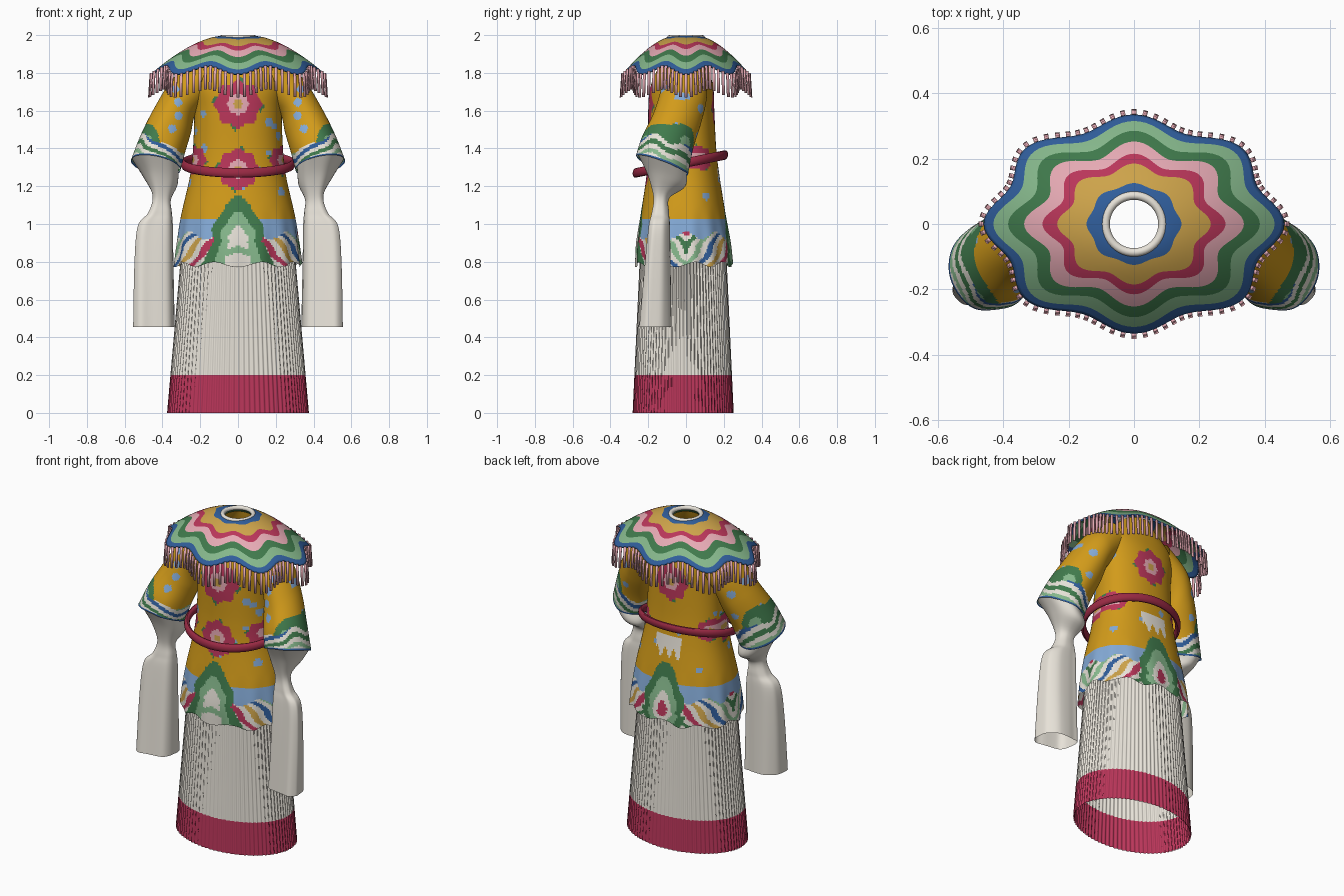
import bpy, bmesh, random
from math import sin, cos, pi, hypot, atan2, radians, floor, copysign
from mathutils import Vector

random.seed(4)
if "Cube" in bpy.data.objects:
    bpy.data.objects.remove(bpy.data.objects["Cube"])

# Palette, given as display values and converted to linear
PALETTE = {"gold": (210, 155, 26), "soft_gold": (205, 163, 74), "cream": (232, 227, 217),
           "crimson": (186, 54, 90), "dark_green": (64, 122, 76), "light_green": (134, 184, 140),
           "blue": (48, 94, 156), "sky_blue": (132, 170, 214), "pink": (230, 170, 180),
           "dark_red": (154, 42, 68)}
NAMES = list(PALETTE)
MATS = []
for name, rgb in PALETTE.items():
    m = bpy.data.materials.new(name)
    m.use_nodes = True
    col = tuple(((c / 255 + .055) / 1.055) ** 2.4 for c in rgb) + (1,)
    m.diffuse_color = col
    bsdf = m.node_tree.nodes["Principled BSDF"]
    bsdf.inputs["Base Color"].default_value = col
    bsdf.inputs["Roughness"].default_value = .8
    MATS.append(m)


def finish(name, bm, rule, angle=40):
    """Colour faces by rule(centre, row) and make the object."""
    bmesh.ops.recalc_face_normals(bm, faces=bm.faces)
    me = bpy.data.meshes.new(name)
    for m in MATS:
        me.materials.append(m)
    for f in bm.faces:
        c = rule if isinstance(rule, str) else rule(f.calc_center_median(), f.material_index)
        f.material_index = NAMES.index(c)
    bm.to_mesh(me)
    bm.free()
    me.shade_smooth()
    me.set_sharp_from_angle(angle=radians(angle))
    ob = bpy.data.objects.new(name, me)
    bpy.context.collection.objects.link(ob)
    return ob


def loft(name, rings, rule, loop=False, angle=40):
    """Skin closed rings; the row number is passed on to the colour rule."""
    bm = bmesh.new()
    vs = [[bm.verts.new(p) for p in r] for r in rings]
    n = len(vs[0])
    for i in range(len(vs) - (not loop)):
        a, b = vs[i], vs[(i + 1) % len(vs)]
        for j in range(n):
            k = (j + 1) % n
            bm.faces.new((a[j], a[k], b[k], b[j])).material_index = i
    return finish(name, bm, rule, angle)


def spline(keys, steps):
    """Smooth samples through rows of numbers."""
    out = []
    for i in range(len(keys) - 1):
        p0, p1, p2, p3 = (keys[min(max(i + d, 0), len(keys) - 1)] for d in (-1, 0, 1, 2))
        for s in range(steps + (i == len(keys) - 2)):
            t = s / steps
            out.append([.5 * (2 * b + (c - a) * t + (2 * a - 5 * b + 4 * c - d) * t * t
                              + (3 * b - a - 3 * c + d) * t ** 3)
                        for a, b, c, d in zip(p0, p1, p2, p3)])
    return out


def turn(n):
    return [2 * pi * i / n for i in range(n)]


def power(v, e):
    """Signed power, to square off an ellipse."""
    return copysign(abs(v) ** e, v)


# Skirt with soft rounded pleats, crimson hem
def skirt_ring(z):
    w, h = .372 - .088 * z, .264 - .046 * z
    return [((w + .0035 * cos(84 * a)) * cos(a), -.015 + (h + .0035 * cos(84 * a)) * sin(a), z)
            for a in turn(504)]


loft("pleated_skirt", [skirt_ring(z) for z in (0, .1, .2, .4, .6, .8, 1.04)],
     lambda c, row: "crimson" if c.z < .2 else "cream", angle=60)

# Robe body with painted flowers, clouds, hills and waves
FLOWERS = [(0, 1.635, -1, .12), (0, 1.29, -1, .105), (.245, 1.34, -1, .075), (-.245, 1.34, -1, .075),
           (0, 1.62, 1, .105), (.22, 1.35, 1, .06), (-.22, 1.35, 1, .06)]
CLOUDS = [(random.uniform(0, 2 * pi), 1.1 + .6 * i / 26, random.uniform(.018, .03)) for i in range(26)]
STRIPES = ["cream", "light_green", "cream", "dark_green", "cream", "crimson", "cream", "soft_gold",
           "cream", "blue"]


def hill_colour(x, z, side):
    """Nested scalloped hill at the middle of front or back, or None."""
    up = z - (.85 if side > 0 else .9)
    if side < 0 and .85 < z + .35 * abs(x) < .885 and abs(x) < .11:
        return "light_green"
    if up > 0:
        d = hypot(x / .135, up / (.27 if side > 0 else .23)) / (1 + .07 * cos(6 * atan2(up, x) + pi))
    elif side > 0:
        d = hypot(x / .15, up / .13)
    else:
        d = abs(x) / (.135 - .5 * up)
    levels = (.22, .42, .7, 1) if side > 0 else (0, .38, .68, 1)
    return next((n for n, l in zip(("crimson", "cream", "light_green", "dark_green"), levels) if d < l),
                None)


def robe_colour(c, row):
    x, z, side = c.x, c.z, 1 if c.y > 0 else -1
    hill = hill_colour(x, z, side)
    if hill:
        return hill
    # Wave stripes under a sky band
    a = atan2(c.y, x) % (2 * pi)
    around = .3 * atan2(abs(x) / .33, abs(c.y) / .25)
    if z < .94 + .02 * sin(around * 30):
        return STRIPES[floor((z + around + .015 * sin(z * 40)) / .04) % len(STRIPES)]
    if z < 1.03:
        return "sky_blue"
    for fx, fz, fs, r in FLOWERS:
        d = hypot(x - fx, z - fz) / r
        if fs == side and d < 1.3:
            b = atan2(z - fz, x - fx)
            d /= 1 + .07 * cos(8 * b)
            if d < 1:
                return "soft_gold" if d < .2 else "pink" if d < .46 else "crimson"
            if d < 1.13 and cos(4 * b + .8) > .85:
                return "dark_green"
    if side > 0 and abs(x) < .085 and 1.19 + .03 * sin(x * 110) < z < 1.29:
        return "cream"
    for ca, cz, r in CLOUDS:
        if hypot((a - ca) * .24, (z - cz) * 1.2) < r:
            return "sky_blue"
    return "gold"


# Rows: height, half width, front depth, back depth
BODY = [(.785, .335, .265, .245), (.9, .322, .262, .235), (1.05, .3, .24, .21), (1.25, .255, .21, .178),
        (1.4, .238, .2, .16), (1.6, .232, .2, .15), (1.72, .245, .19, .145), (1.82, .235, .15, .12),
        (1.91, .14, .105, .095), (1.965, .085, .085, .085)]


def body_ring(z, w, front, back):
    low = max(0, (1.1 - z) / .32)
    pts = []
    for a in turn(220):
        k = 1 + .022 * low * sin(14 * a)
        x = w * k * power(cos(a), .9)
        y = (back if sin(a) > 0 else front) * k * power(sin(a), .9)
        pts.append((x, y, z + .014 * low ** 3 * sin(9 * a)))
    return pts


loft("robe_body", [body_ring(*r) for r in spline(BODY, 14)], robe_colour)


# Rows: inner x, inner z, outer x, outer z, centre y, half depth, tilt, fold, skew
SLEEVE = [(.15, 1.66, .2, 1.9, -.01, .11, 0, 0, 0), (.225, 1.58, .345, 1.77, -.015, .125, 0, 0, 0),
          (.25, 1.48, .44, 1.62, -.05, .13, .01, .01, 0), (.28, 1.38, .515, 1.47, -.1, .135, .03, .02, 0),
          (.305, 1.285, .567, 1.335, -.13, .137, .05, .03, 0)]
WATER = [(.315, 1.3, .558, 1.345, -.13, .13, .05, .03, 0), (.32, 1.21, .5, 1.25, -.105, .1, .03, .02, .1),
         (.355, 1.13, .452, 1.15, -.13, .042, 0, .03, .2), (.35, 1.06, .475, 1.06, -.135, .045, 0, .04, .3),
         (.345, .99, .53, .99, -.14, .055, 0, .05, .35), (.342, .8, .548, .8, -.148, .066, 0, .05, .35),
         (.335, .455, .555, .455, -.16, .083, 0, .06, .35)]


def sleeve_ring(side, row, n):
    ix, iz, ox, oz, yc, hy, tilt, fold, skew = row
    pts = []
    for a in turn(n):
        k = 1 + fold * sin(5 * a + .6)
        across = power(cos(a), 1 - skew)
        x = (ix + ox) / 2 + (ox - ix) / 2 * across
        z = (iz + oz) / 2 + (oz - iz) / 2 * across - tilt * sin(a)
        pts.append((side * x, yc + hy * k * power(sin(a - skew), 1 - skew), z))
    return pts


SPOTS = [(random.uniform(.27, .5), 1.47 + .035 * i, (-1) ** i) for i in range(8)]
CUFF = ("light_green", "cream", "blue", "cream", "dark_green", "cream")


def sleeve_colour(c, row):
    v = row / 64
    x, z = abs(c.x), c.z
    wave = v + .03 * sin(c.y * 32 + x * 14)
    if v > .965:
        return "blue"
    if wave > .77:
        return CUFF[floor((wave + x * .55) / .05) % 6]
    # Green hill above the waves on the outer side
    hill = hypot((x - .475) / .06, (z - 1.42) / .11)
    if hill < 1:
        return "dark_green" if hill > .45 else "light_green"
    for sx, sz, s in SPOTS:
        if (c.y + .06) * s > 0 and hypot(x - sx, z - sz) < .022:
            return "sky_blue"
    return "gold"


for side, label in ((1, "left"), (-1, "right")):
    loft(label + "_sleeve", [sleeve_ring(side, r, 96) for r in spline(SLEEVE, 16)], sleeve_colour)
    loft(label + "_water_sleeve", [sleeve_ring(side, r, 64) for r in spline(WATER, 6)], "cream")

# Tilted hoop belt
belt = []
for a in turn(72):
    ring = []
    for b in turn(12):
        r = .016 * cos(b)
        y = -.03 + (.237 + r) * sin(a)
        ring.append(((.288 + r) * cos(a), y, 1.318 + .2 * (y + .03) + .025 * sin(b)))
    belt.append(ring)
loft("hoop_belt", belt, "dark_red", loop=True)


# Scalloped cloud collar in concentric bands
def collar_point(u, a):
    amp = .055 + .15 * u * (1 - u)
    k = 1 - amp + amp * cos(8 * a)
    x = cos(a) * (.085 * (1 - u) + .46 * u * k)
    y = sin(a) * (.085 * (1 - u) + .335 * u * k)
    s = max(0, hypot(x / .46, y / .335) - .2) / .8
    return Vector((x, y, 1.995 - .2 * s ** 1.6))


BANDS = [("blue", .16), ("soft_gold", .4), ("crimson", .52), ("pink", .67),
         ("dark_green", .8), ("light_green", .92), ("blue", 1)]
levels, start = [0], 0
for _, end in BANDS:
    levels += [start + (end - start) * i / 3 for i in (1, 2, 3)]
    start = end
collar = loft("cloud_collar", [[collar_point(u, a) for a in turn(144)] for u in levels],
              lambda c, row: BANDS[row // 3][0])
thick = collar.modifiers.new("thickness", "SOLIDIFY")
thick.thickness = .01
thick.offset = -1

# Neck ring
loft("neck_ring", [[((.087 + .013 * cos(b)) * cos(a), (.087 + .013 * cos(b)) * sin(a), 1.987 + .013 * sin(b))
                    for b in turn(12)] for a in turn(48)], "cream", loop=True)

# Fringe strips hanging from the collar edge
bm = bmesh.new()
for a in turn(88):
    p = collar_point(1, a)
    along = collar_point(1, a + .01) - collar_point(1, a - .01)
    along.z = 0
    along.normalize()
    out = Vector((along.y, -along.x, 0))
    top, low = [[bm.verts.new(p + along * (.007 * i) + out * o + Vector((0, 0, dz))) for i in (-1, 1)]
                for o, dz in ((.004, .002), (.012, -.125))]
    bm.faces.new((top[0], top[1], low[1], low[0]))
fringe = finish("collar_fringe", bm, "pink")
plate = fringe.modifiers.new("thickness", "SOLIDIFY")
plate.thickness = .008
plate.offset = 0
